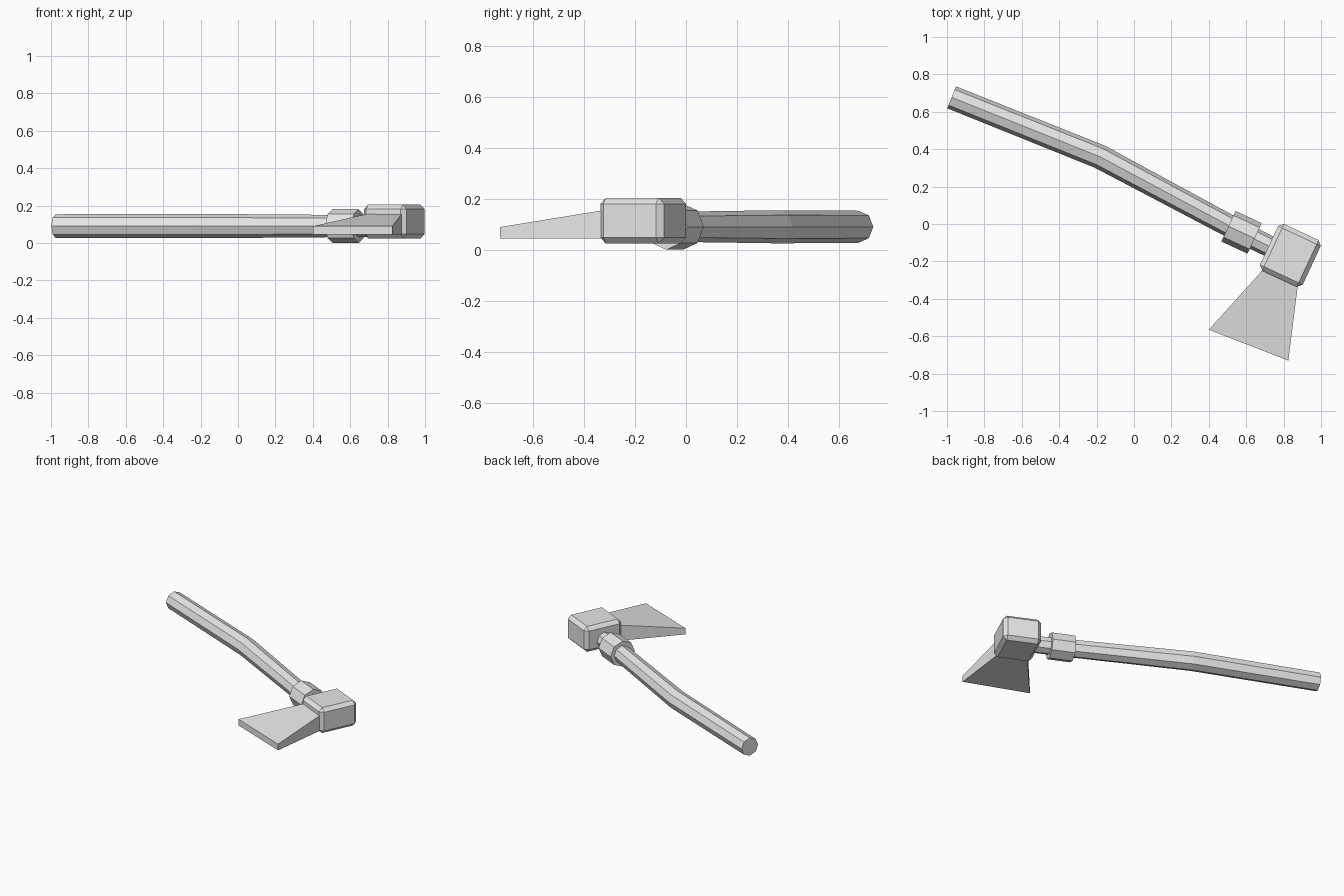
import bpy, bmesh, math
from mathutils import Vector, Matrix

if "Cube" in bpy.data.objects:
    bpy.data.objects.remove(bpy.data.objects["Cube"])

AXIS_Z = 0.091          # height of the handle axis
steel = bpy.data.materials.new("plain_grey")
steel.diffuse_color = (0.8, 0.8, 0.8, 1)
steel.use_nodes = True
steel.node_tree.nodes["Principled BSDF"].inputs["Base Color"].default_value = steel.diffuse_color


def finish(name, bm):
    bmesh.ops.recalc_face_normals(bm, faces=bm.faces)
    mesh = bpy.data.meshes.new(name)
    bm.to_mesh(mesh)
    bm.free()
    mesh.materials.append(steel)
    obj = bpy.data.objects.new(name, mesh)
    bpy.context.collection.objects.link(obj)
    return obj


def octagon_sweep(name, stations):
    """Sweep an octagon through (x, y, radius) stations lying in a level plane."""
    bm = bmesh.new()
    pts = [Vector((x, y, AXIS_Z)) for x, y, r in stations]
    rings = []
    for i, p in enumerate(pts):
        dirs = []
        if i > 0:
            dirs.append((p - pts[i - 1]).normalized())
        if i < len(pts) - 1:
            dirs.append((pts[i + 1] - p).normalized())
        d = sum(dirs, Vector()).normalized()
        side = Vector((-d.y, d.x, 0))
        r = stations[i][2]
        rings.append([bm.verts.new(p + side * r * math.cos(k * math.pi / 4)
                                   + Vector((0, 0, r * math.sin(k * math.pi / 4))))
                      for k in range(8)])
    for a, b in zip(rings, rings[1:]):
        for k in range(8):
            bm.faces.new((a[k], a[(k + 1) % 8], b[(k + 1) % 8], b[k]))
    bm.faces.new(rings[0])
    bm.faces.new(rings[-1])
    return finish(name, bm)


# Bent handle running into the head
octagon_sweep("handle", [(-0.975, 0.677, 0.063), (-0.183, 0.36, 0.065),
                         (0.575, -0.045, 0.059), (0.77, -0.143, 0.056)])

# Thick collar below the head
octagon_sweep("collar", [(0.505, -0.012, 0.09), (0.645, -0.077, 0.09)])

# Chamfered block head
bm = bmesh.new()
bmesh.ops.create_cube(bm, size=1)
bmesh.ops.scale(bm, vec=(0.252, 0.276, 0.18), verts=bm.verts)
bmesh.ops.bevel(bm, geom=bm.edges[:], offset=0.024, segments=1, affect='EDGES')
bmesh.ops.transform(bm, verts=bm.verts, matrix=Matrix.Translation((0.836, -0.168, 0.115))
                    @ Matrix.Rotation(math.radians(-25), 4, 'Z'))
finish("head_block", bm)

# Flared blade: flat underside, top sloping down to a blunt edge
bm = bmesh.new()
outline = [(0.73, -0.20, 0.165), (0.40, -0.565, 0.09),
           (0.825, -0.73, 0.09), (0.883, -0.27, 0.165)]
low = [bm.verts.new((x, y, 0.046)) for x, y, z in outline]
top = [bm.verts.new(p) for p in outline]
bm.faces.new(low)
bm.faces.new(top)
for k in range(4):
    n = (k + 1) % 4
    bm.faces.new((low[k], low[n], top[n], top[k]))
finish("blade", bm)
